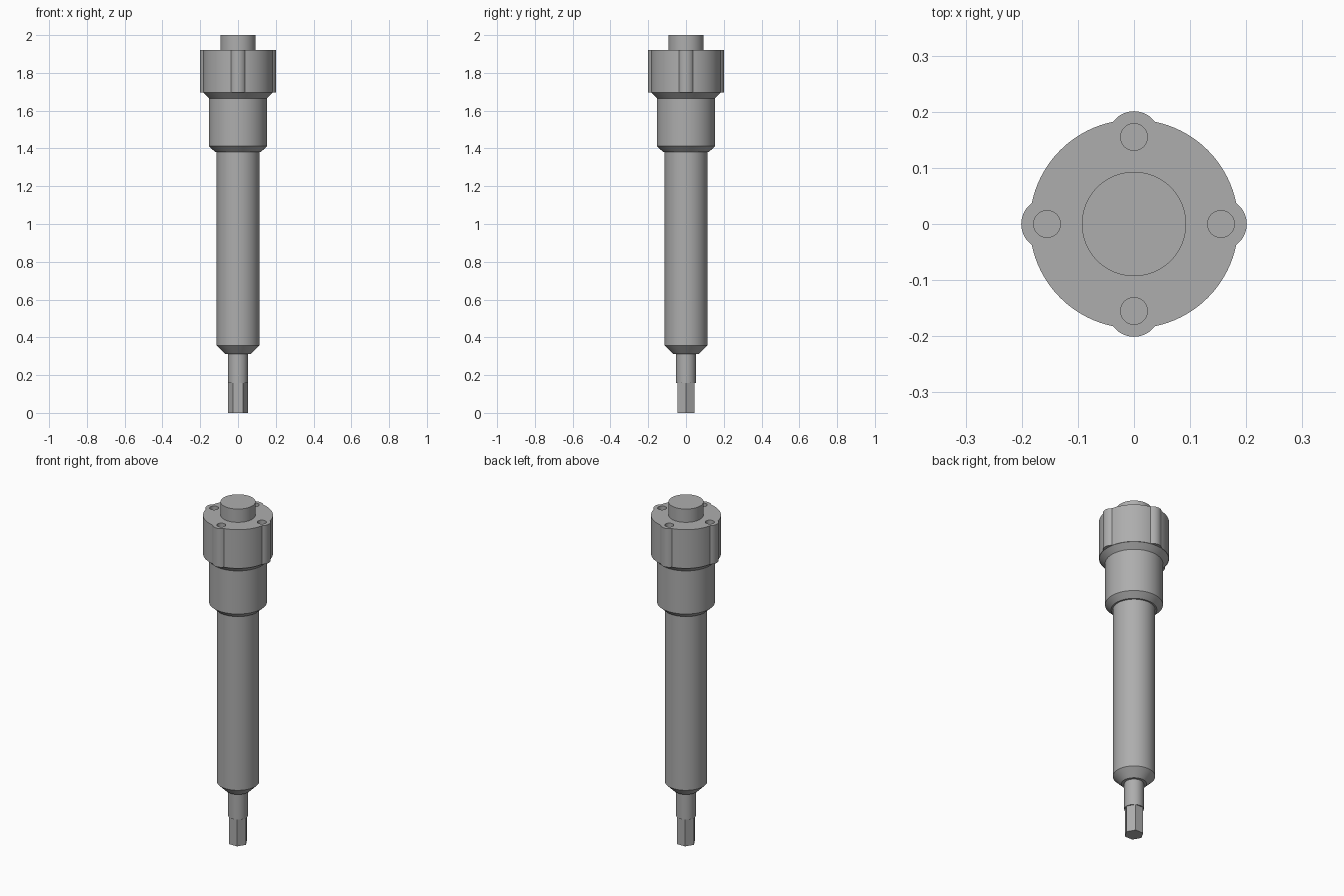
import bpy, bmesh
from math import sin, cos, pi

cube = bpy.data.objects.get("Cube")
if cube:
    bpy.data.objects.remove(cube, do_unlink=True)

grey = bpy.data.materials.new("steel_grey")
grey.use_nodes = True
color = (0.42, 0.42, 0.42, 1)
grey.diffuse_color = color
grey.node_tree.nodes["Principled BSDF"].inputs["Base Color"].default_value = color


def finish(name, bm):
    bmesh.ops.recalc_face_normals(bm, faces=bm.faces)
    mesh = bpy.data.meshes.new(name)
    bm.to_mesh(mesh)
    bm.free()
    mesh.materials.append(grey)
    obj = bpy.data.objects.new(name, mesh)
    bpy.context.collection.objects.link(obj)
    return obj


def smooth(obj):
    bpy.ops.object.select_all(action="DESELECT")
    obj.select_set(True)
    bpy.context.view_layer.objects.active = obj
    bpy.ops.object.shade_smooth_by_angle(angle=0.5)


def turned(name, profile, sides=64):
    """Closed solid of revolution from (radius, height) pairs, bottom to top."""
    bm = bmesh.new()
    rings = [[bm.verts.new((r * cos(2 * pi * i / sides), r * sin(2 * pi * i / sides), z))
              for i in range(sides)] for r, z in profile]
    for low, high in zip(rings, rings[1:]):
        for i in range(sides):
            j = (i + 1) % sides
            bm.faces.new((low[i], low[j], high[j], high[i]))
    bm.faces.new(rings[0][::-1])
    bm.faces.new(rings[-1])
    return finish(name, bm)


def cylinder(name, radius, bottom, top, x=0, y=0, sides=64):
    obj = turned(name, [(radius, bottom), (radius, top)], sides)
    obj.location = (x, y, 0)
    return obj


def combine(target, tool, operation):
    mod = target.modifiers.new(tool.name, "BOOLEAN")
    mod.operation = operation
    mod.solver = "EXACT"
    mod.object = tool
    bpy.context.view_layer.update()
    bpy.ops.object.select_all(action="DESELECT")
    bpy.context.view_layer.objects.active = target
    target.select_set(True)
    bpy.ops.object.modifier_apply(modifier=mod.name)
    bpy.data.objects.remove(tool, do_unlink=True)


# Drive end: hexagonal tip and round shaft
cylinder("hex_tip", 0.052, 0, 0.157, sides=6)
smooth(cylinder("drive_shaft", 0.052, 0.157, 0.32))

# Long barrel, tapered at the bottom, and the stepped collar above it
smooth(turned("barrel", [(0.067, 0.312), (0.113, 0.358), (0.113, 1.39)]))
smooth(turned("collar", [(0.122, 1.382), (0.154, 1.412), (0.154, 1.665),
                         (0.184, 1.695), (0.184, 1.70)]))

# Head with four bolt lobes and blind bolt holes
head = cylinder("head", 0.186, 1.695, 1.922, sides=96)
spots = [(0.155, 0), (0, 0.155), (-0.155, 0), (0, -0.155)]
for x, y in spots:
    combine(head, cylinder("lobe", 0.046, 1.695, 1.922, x, y, 48), "UNION")
for x, y in spots:
    combine(head, cylinder("bolt_hole", 0.024, 1.80, 2.0, x, y, 32), "DIFFERENCE")
smooth(head)

# Top boss
smooth(cylinder("top_boss", 0.093, 1.91, 2.0))
